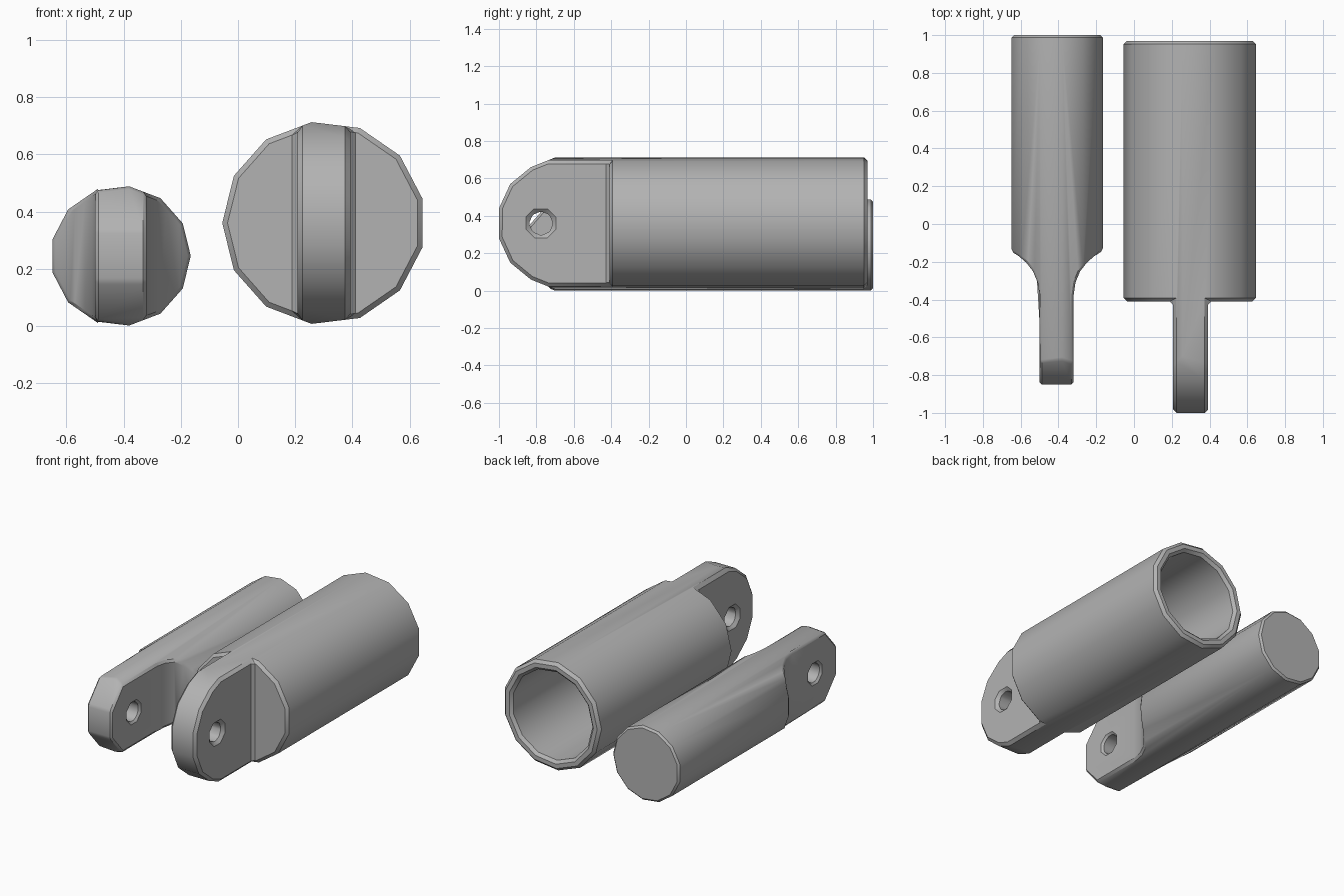
import bpy, bmesh, math
from mathutils import Vector

if "Cube" in bpy.data.objects:
    bpy.data.objects.remove(bpy.data.objects["Cube"])

grey = bpy.data.materials.new("plain grey")
grey.diffuse_color = (0.45, 0.45, 0.45, 1)
grey.use_nodes = True
grey.node_tree.nodes["Principled BSDF"].inputs["Base Color"].default_value = grey.diffuse_color


def prism(name, pts, axis, lo, hi):
    """Extrude a closed 2D outline along one axis from lo to hi."""
    place = {"x": lambda p, t: (t, p[0], p[1]),
             "y": lambda p, t: (p[0], t, p[1]),
             "z": lambda p, t: (p[0], p[1], t)}[axis]
    bm = bmesh.new()
    a = [bm.verts.new(place(p, lo)) for p in pts]
    b = [bm.verts.new(place(p, hi)) for p in pts]
    bm.faces.new(a)
    bm.faces.new(b)
    n = len(pts)
    for i in range(n):
        bm.faces.new((a[i], a[(i + 1) % n], b[(i + 1) % n], b[i]))
    bmesh.ops.recalc_face_normals(bm, faces=bm.faces)
    me = bpy.data.meshes.new(name)
    bm.to_mesh(me)
    bm.free()
    ob = bpy.data.objects.new(name, me)
    bpy.context.collection.objects.link(ob)
    return ob


def ring(cx, cy, r, n, phase=0.0):
    return [(cx + r * math.cos(phase + math.tau * i / n),
             cy + r * math.sin(phase + math.tau * i / n)) for i in range(n)]


def mirrored(half, centre, on_first):
    """Close a half outline by reflecting one coordinate about a centre."""
    if on_first:
        return [(centre + w, y) for w, y in half] + [(centre - w, y) for w, y in reversed(half)]
    return [(y, centre + h) for y, h in half] + [(y, centre - h) for y, h in reversed(half)]


def finish(ob, cuts, bevel):
    """Carve the blank, soften its edges and bake the result."""
    for op, cutter in cuts:
        cutter.hide_render = True
        m = ob.modifiers.new("carve", 'BOOLEAN')
        m.operation, m.object, m.solver = op, cutter, 'EXACT'
    w = ob.modifiers.new("weld", 'WELD')
    w.merge_threshold = 0.012
    b = ob.modifiers.new("soft edges", 'BEVEL')
    b.width, b.segments = bevel, 1
    b.limit_method, b.angle_limit = 'ANGLE', math.radians(35)
    b.use_clamp_overlap = False
    bpy.context.view_layer.update()
    dg = bpy.context.evaluated_depsgraph_get()
    me = bpy.data.meshes.new_from_object(ob.evaluated_get(dg))
    ob.modifiers.clear()
    ob.data = me
    for _, cutter in cuts:
        bpy.data.objects.remove(cutter)
    me.materials.clear()
    me.materials.append(grey)
    bpy.ops.object.select_all(action='DESELECT')
    ob.select_set(True)
    bpy.context.view_layer.objects.active = ob
    bpy.ops.object.shade_smooth_by_angle(angle=math.radians(31))


# Hollow sleeve with a flat rounded lug
SX, SZ = 0.30, 0.36
sleeve = prism("sleeve", ring(SX, SZ, 0.355, 13, math.pi / 13), "y", -1.1, 0.97)
plan = [(0.0925, -1.2), (0.0925, -0.41), (0.5, -0.41), (0.5, 1.2)]
side = [(-1.0, 0.08), (-0.94, 0.21), (-0.83, 0.30), (-0.66, 0.368), (-0.6, 0.5), (1.2, 0.5)]
finish(sleeve, [
    ('INTERSECT', prism("sleeve_plan", mirrored(plan, SX, True), "z", -1, 2)),
    ('INTERSECT', prism("sleeve_side", mirrored(side, SZ, False), "x", -1, 2)),
    ('DIFFERENCE', prism("bore", ring(SX, SZ, 0.29, 13, math.pi / 13), "y", -0.3, 1.3)),
    ('DIFFERENCE', prism("sleeve_pin_hole", ring(-0.775, SZ, 0.066, 8, math.pi / 8), "x", -1, 2)),
], 0.018)

# Solid rod whose shoulders sweep down into a flat lug
RX, RZ = -0.41, 0.245
rod = prism("rod", ring(RX, RZ, 0.245, 13), "y", -1.1, 1.0)
plan = [(0.09, -1.2), (0.09, -0.38), (0.10, -0.31), (0.125, -0.25),
        (0.16, -0.205), (0.20, -0.17), (0.28, -0.12), (0.4, -0.05), (0.4, 1.2)]
side = [(-0.85, 0.09), (-0.69, 0.275), (-0.6, 0.4), (1.2, 0.4)]
finish(rod, [
    ('INTERSECT', prism("rod_plan", mirrored(plan, RX, True), "z", -1, 2)),
    ('INTERSECT', prism("rod_side", mirrored(side, RZ, False), "x", -2, 1)),
    ('DIFFERENCE', prism("rod_pin_hole", ring(-0.62, RZ, 0.066, 8, math.pi / 8), "x", -2, 1)),
], 0.012)
